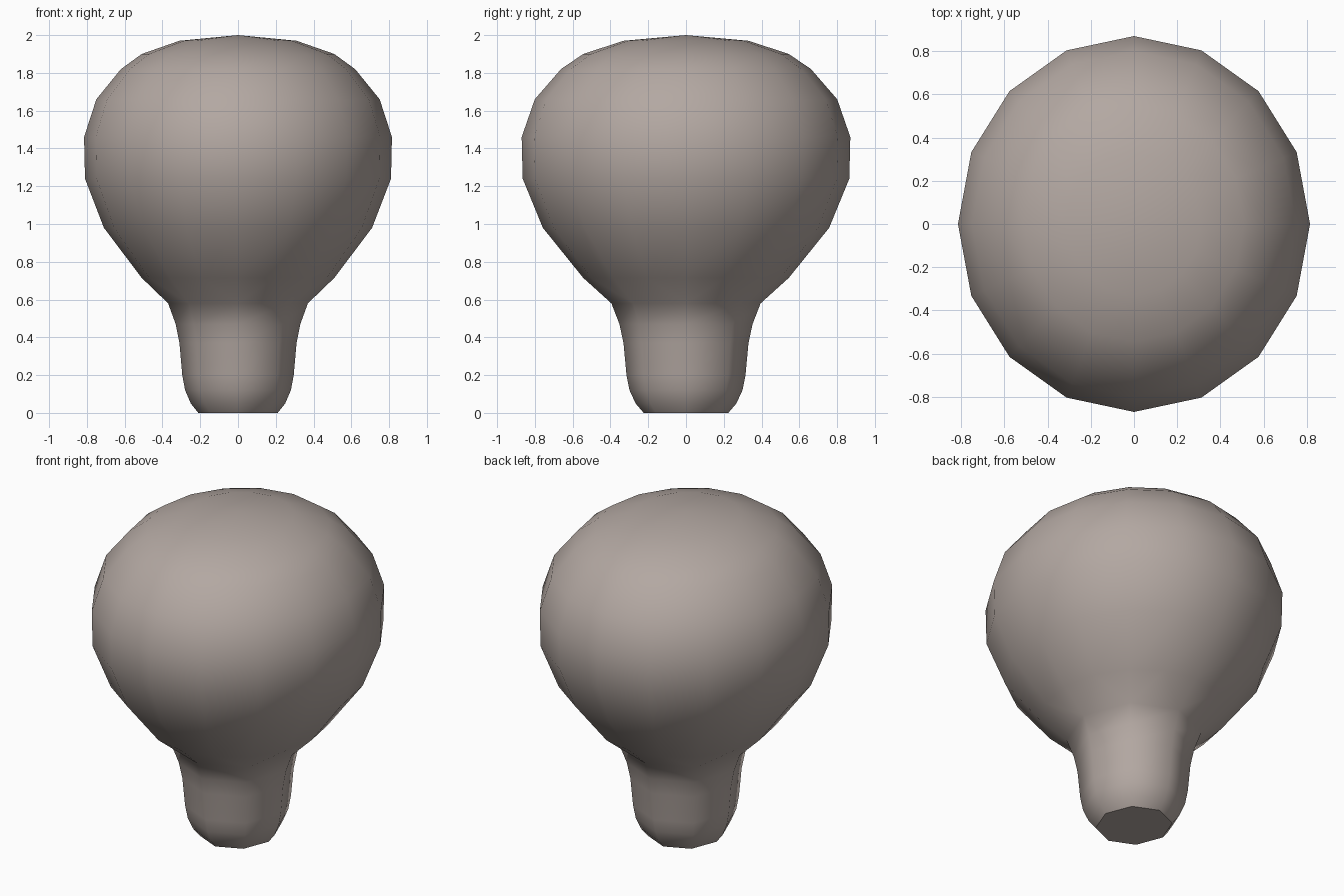
import bpy, bmesh, math

if "Cube" in bpy.data.objects:
    bpy.data.objects.remove(bpy.data.objects["Cube"])

YS = 0.87 / 0.815  # slightly deeper than wide

# profiles as (x radius, height)
STEM = [(0.21, 0), (0.25, 0.05), (0.28, 0.12), (0.295, 0.2),
        (0.31, 0.37), (0.33, 0.47), (0.37, 0.58)]
CROWN = [(0.51, 0.715), (0.71, 0.98), (0.81, 1.24), (0.815, 1.46),
         (0.75, 1.66), (0.62, 1.82), (0.51, 1.9), (0.31, 1.97)]

bm = bmesh.new()


def ring(r, z, n):
    return [bm.verts.new((r * math.cos(2 * math.pi * i / n),
                          r * YS * math.sin(2 * math.pi * i / n), z)) for i in range(n)]


def loft(a, b):
    n = len(a)
    for i in range(n):
        j = (i + 1) % n
        bm.faces.new((a[i], a[j], b[j], b[i]))


# eight-sided stem and sixteen-sided crown
stem = [ring(r, z, 8) for r, z in STEM]
crown = [ring(r, z, 16) for r, z in CROWN]
for rings in (stem, crown):
    for a, b in zip(rings, rings[1:]):
        loft(a, b)

# flare joining stem to crown
a, b = stem[-1], crown[0]
for i in range(8):
    j, k = (i + 1) % 8, 2 * i
    bm.faces.new((a[i], b[k + 1], b[k]))
    bm.faces.new((a[i], a[j], b[k + 1]))
    bm.faces.new((a[j], b[(k + 2) % 16], b[k + 1]))

# rounded top cap
tip = bm.verts.new((0, 0, 2))
for i in range(16):
    bm.faces.new((crown[-1][i], crown[-1][(i + 1) % 16], tip))

for f in bm.faces:
    f.smooth = True

# flat base
base = bm.faces.new(stem[0][::-1])
base.smooth = False
for e in base.edges:
    e.smooth = False
bmesh.ops.recalc_face_normals(bm, faces=bm.faces[:])

mesh = bpy.data.meshes.new("rounded_crown_and_stem")
bm.to_mesh(mesh)
bm.free()
mat = bpy.data.materials.new("warm grey")
mat.diffuse_color = (0.45, 0.39, 0.36, 1)
mat.use_nodes = True
mat.node_tree.nodes["Principled BSDF"].inputs["Base Color"].default_value = mat.diffuse_color
mesh.materials.append(mat)
obj = bpy.data.objects.new("rounded_crown_and_stem", mesh)
bpy.context.collection.objects.link(obj)
